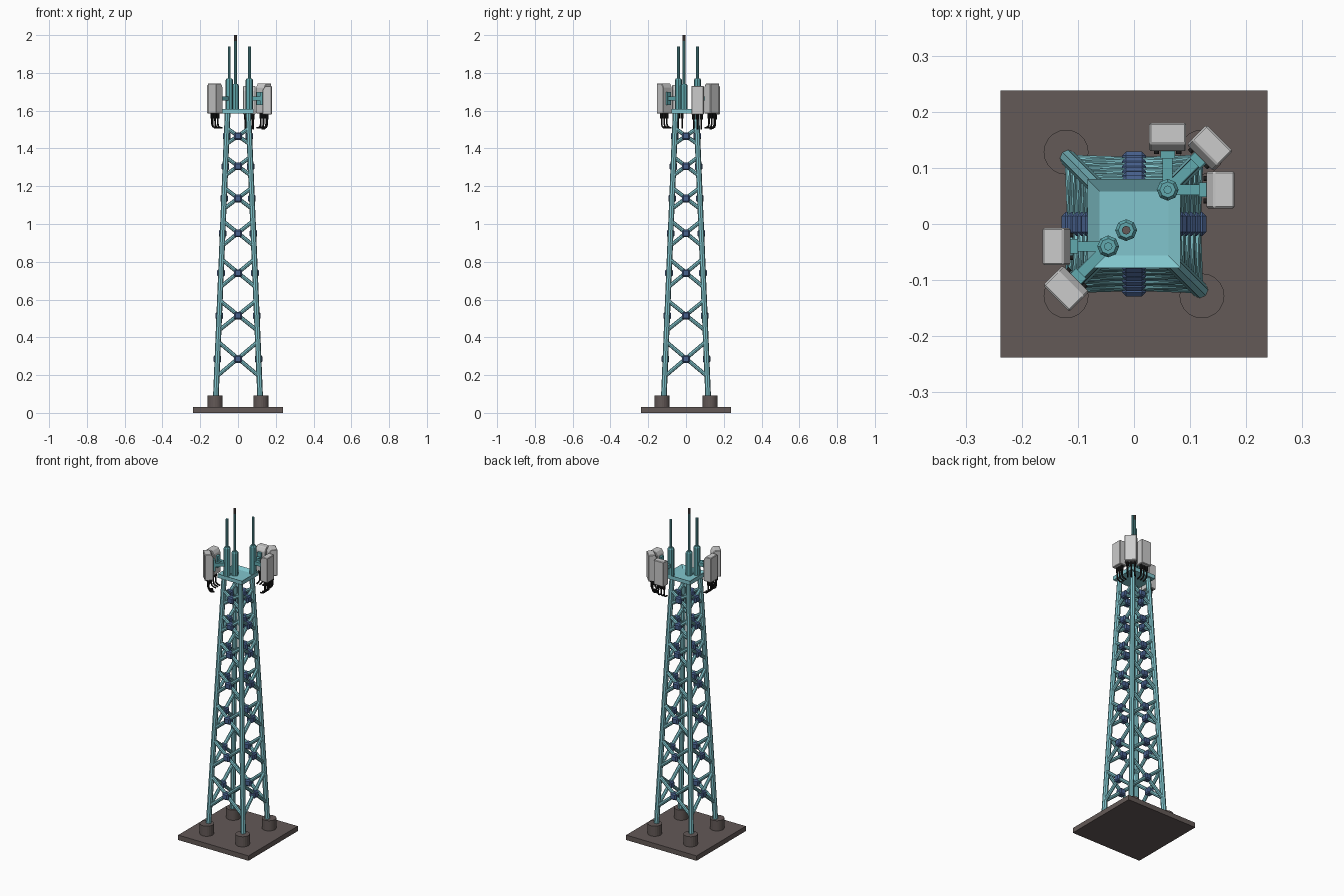
import bpy, bmesh, math
from mathutils import Vector, Matrix

if "Cube" in bpy.data.objects:
    bpy.data.objects.remove(bpy.data.objects["Cube"])


def material(name, r, g, b):
    m = bpy.data.materials.new(name)
    m.diffuse_color = (r, g, b, 1)
    m.use_nodes = True
    m.node_tree.nodes["Principled BSDF"].inputs["Base Color"].default_value = m.diffuse_color
    return m


TEAL = material("light teal", 0.22, 0.56, 0.61)
POLE = material("mid teal", 0.12, 0.40, 0.43)
BLUE = material("slate blue", 0.065, 0.12, 0.27)
STONE = material("brown grey", 0.125, 0.10, 0.095)
GREY = material("pale grey", 0.60, 0.60, 0.60)
BLACK = material("black", 0.012, 0.012, 0.012)


def finish(bm, name, mat, smooth=False):
    bmesh.ops.recalc_face_normals(bm, faces=bm.faces)
    me = bpy.data.meshes.new(name)
    bm.to_mesh(me)
    bm.free()
    me.materials.append(mat)
    for p in me.polygons:
        p.use_smooth = smooth
    ob = bpy.data.objects.new(name, me)
    bpy.context.collection.objects.link(ob)
    return ob


def add_box(bm, center, size, rot=None):
    m = Matrix.Translation(center) @ (rot or Matrix.Identity(4)) @ Matrix.Diagonal((*size, 1))
    return bmesh.ops.create_cube(bm, size=1, matrix=m)


def add_rod(bm, a, b, r1, r2=None, sides=8):
    a, b = Vector(a), Vector(b)
    d = b - a
    m = Matrix.Translation((a + b) / 2) @ d.to_track_quat('Z', 'Y').to_matrix().to_4x4()
    bmesh.ops.create_cone(bm, cap_ends=True, segments=sides, radius1=r1,
                          radius2=r1 if r2 is None else r2, depth=d.length, matrix=m)


CORNERS = [(1, 1), (-1, 1), (-1, -1), (1, -1)]


def half_width(z):
    return 0.117 + (0.055 - 0.117) * (z - 0.09) / 1.5


# Foundation slab and four round footings
bm = bmesh.new()
add_box(bm, (0, 0, 0.015), (0.476, 0.476, 0.03))
finish(bm, "foundation_slab", STONE)
bm = bmesh.new()
for sx, sy in CORNERS:
    add_rod(bm, (sx * 0.121, sy * 0.128, 0.03), (sx * 0.121, sy * 0.128, 0.092), 0.04, sides=20)
finish(bm, "footings", STONE)

# Tapering legs
bm = bmesh.new()
for sx, sy in CORNERS:
    lo, hi = half_width(0.06), half_width(1.59)
    add_rod(bm, (sx * lo, sy * lo, 0.06), (sx * hi, sy * hi, 1.59), 0.015)
finish(bm, "legs", TEAL)

# Cross braces with a blue hub at each crossing: (height, half rise)
LEVELS = [(0.285, 0.092), (0.515, 0.08), (0.74, 0.074), (0.95, 0.066),
          (1.135, 0.056), (1.305, 0.049), (1.465, 0.042)]
braces, hubs = bmesh.new(), bmesh.new()
for side in range(4):
    turn = Matrix.Rotation(side * math.pi / 2, 4, 'Z')
    for z, rise in LEVELS:
        h0, h1 = half_width(z - rise), half_width(z + rise)
        for s in (-1, 1):
            add_rod(braces, turn @ Vector((-s * h0, -h0, z - rise)),
                    turn @ Vector((s * h1, -h1, z + rise)), 0.0105)
        add_box(hubs, turn @ Vector((0, -half_width(z), z)), (0.042, 0.040, 0.040), turn)
finish(braces, "cross_braces", TEAL)
hub = finish(hubs, "brace_hubs", BLUE)
bev = hub.modifiers.new("bevel", 'BEVEL')
bev.width, bev.segments = 0.007, 1

# Top platform with a shallow recess
bm = bmesh.new()
add_box(bm, (0, 0.001, 1.596), (0.166, 0.158, 0.024))
bm.normal_update()
top = max(bm.faces, key=lambda f: f.calc_center_median().z)
bmesh.ops.inset_region(bm, faces=[top], thickness=0.031)
bmesh.ops.translate(bm, verts=top.verts, vec=(0, 0, -0.013))
finish(bm, "top_platform", TEAL)

# Masts with thin whips: (x, y, sleeve top, whip top)
MASTS = [(0.06, 0.061, 1.77, 1.94), (-0.046, -0.04, 1.77, 1.94), (-0.014, -0.011, 1.74, 1.97)]
bm = bmesh.new()
for x, y, z1, z2 in MASTS:
    add_rod(bm, (x, y, 1.585), (x, y, z1 - 0.008), 0.0195)
    add_rod(bm, (x, y, z1 - 0.008), (x, y, z1), 0.0195, 0.014)
    add_rod(bm, (x, y, z1), (x, y, z2), 0.0075)
finish(bm, "masts", POLE)
bm = bmesh.new()
add_rod(bm, (-0.014, -0.011, 1.97), (-0.014, -0.011, 2.0), 0.0078)
finish(bm, "mast_tip", STONE)


# Panel antennas, each with an arm, a bracket and three drooping cables
def antenna(index, mast, angle, dist, z0, z1):
    mx, my = MASTS[mast][:2]
    frame = Matrix.Translation((mx, my, 0)) @ Matrix.Rotation(math.radians(angle), 4, 'Z')
    # housing: side profile with a sloped upper back edge, extruded across
    bm = bmesh.new()
    prof = [(-0.025, z0), (0.025, z0), (0.025, z1), (-0.012, z1), (-0.025, z1 - 0.022)]
    f = bm.faces.new([bm.verts.new((dist + u, -0.033, z)) for u, z in prof])
    ext = bmesh.ops.extrude_face_region(bm, geom=[f])
    bmesh.ops.translate(bm, vec=(0, 0.066, 0),
                        verts=[v for v in ext['geom'] if isinstance(v, bmesh.types.BMVert)])
    bm.transform(frame)
    body = finish(bm, f"panel_antenna_{index}", GREY)
    b = body.modifiers.new("bevel", 'BEVEL')
    b.width, b.segments = 0.003, 1
    # arm and bracket
    bm = bmesh.new()
    back = dist - 0.025
    add_box(bm, (back / 2, 0, 1.665), (back, 0.018, 0.022))
    add_box(bm, (back - 0.006, 0, 1.665), (0.014, 0.026, 0.07))
    bm.transform(frame)
    finish(bm, f"antenna_arm_{index}", POLE)
    # connectors and cables
    bm = bmesh.new()
    for off in (-0.02, 0, 0.02):
        add_rod(bm, (dist, off, z0), (dist, off, z0 - 0.026), 0.008)
    bm.transform(frame)
    finish(bm, f"cable_connectors_{index}", BLACK)
    cu = bpy.data.curves.new(f"cables_{index}", 'CURVE')
    cu.dimensions = '3D'
    cu.bevel_depth, cu.bevel_resolution, cu.use_fill_caps = 0.0048, 1, True
    path = [(0, -0.02), (0, -0.055), (-0.004, -0.067), (-0.014, -0.074), (-0.03, -0.076)]
    for off in (-0.02, 0, 0.02):
        sp = cu.splines.new('POLY')
        sp.points.add(len(path) - 1)
        for p, (u, dz) in zip(sp.points, path):
            p.co = (*(frame @ Vector((dist + u, off, z0 + dz))), 1)
    cu.materials.append(BLACK)
    bpy.context.collection.objects.link(bpy.data.objects.new(f"cables_{index}", cu))


antenna(1, 0, 90, 0.094, 1.58, 1.73)
antenna(2, 0, 45, 0.106, 1.585, 1.745)
antenna(3, 0, 0, 0.094, 1.58, 1.73)
antenna(4, 1, 180, 0.092, 1.585, 1.735)
antenna(5, 1, 225, 0.106, 1.585, 1.745)
